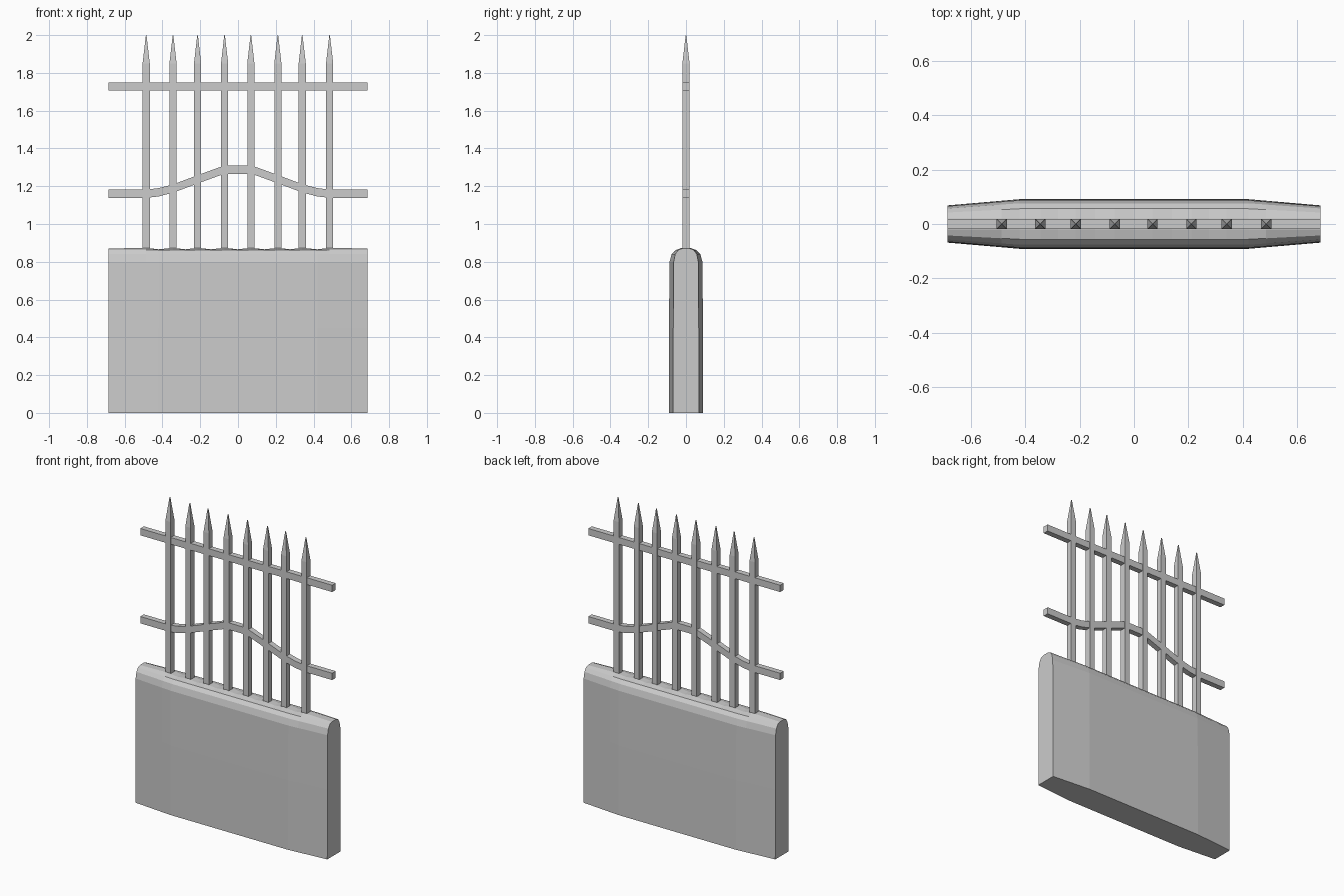
import bpy, bmesh

if "Cube" in bpy.data.objects:
    bpy.data.objects.remove(bpy.data.objects["Cube"])

HALF = 0.685
BARS = [-0.486, -0.344, -0.214, -0.071, 0.068, 0.211, 0.34, 0.485]


def loft(name, rings):
    """Skin a list of equal-length closed rings and cap both ends."""
    bm = bmesh.new()
    loops = [[bm.verts.new(p) for p in ring] for ring in rings]
    n = len(loops[0])
    for a, b in zip(loops, loops[1:]):
        for i in range(n):
            j = (i + 1) % n
            bm.faces.new((a[i], a[j], b[j], b[i]))
    bm.faces.new(loops[0])
    bm.faces.new(loops[-1])
    bmesh.ops.recalc_face_normals(bm, faces=bm.faces)
    mesh = bpy.data.meshes.new(name)
    bm.to_mesh(mesh)
    bm.free()
    obj = bpy.data.objects.new(name, mesh)
    bpy.context.collection.objects.link(obj)
    return obj


# Stone wall: rounded top, tapered ends, shallow dips between the bars
def wall_ring(x, dip):
    s = 1 - 0.25 * max(0, abs(x) - 0.42) / (HALF - 0.42)
    half = [(0.091 * s, 0), (0.09 * s, 0.45), (0.087 * s, 0.8),
            (0.076 * s, 0.84), (0.056 * s, 0.862), (0.021, 0.874 - dip)]
    return ([(x, y, z) for y, z in half] +
            [(x, -y, z) for y, z in reversed(half)])


mids = [(a + b) / 2 for a, b in zip(BARS, BARS[1:])]
mids[0], mids[-1] = -0.42, 0.42
stations = sorted([(x, 0) for x in BARS] + [(x, 0.008) for x in mids] +
                  [(-HALF, 0.004), (HALF, 0.004)])
loft("stone_wall", [wall_ring(x, d) for x, d in stations])


# Upright bars with pointed tips
def square(x, z, r):
    return [(x - r, -r, z), (x + r, -r, z), (x + r, r, z), (x - r, r, z)]


for i, x in enumerate(BARS):
    loft(f"upright_bar_{i + 1}",
         [square(x, 0.85, 0.019), square(x, 1.85, 0.019),
          square(x, 1.997, 0.002), square(x, 2.0, 0.0005)])


# Horizontal rails following a path in the front plane
def rail(name, path, ry=0.018, rz=0.022):
    loft(name, [[(x, -ry, z - rz), (x, ry, z - rz),
                 (x, ry, z + rz), (x, -ry, z + rz)] for x, z in path])


rail("top_rail", [(-HALF, 1.728), (HALF, 1.728)])
half_path = [(HALF, 1.16), (0.487, 1.16), (0.42, 1.168), (0.343, 1.188),
             (0.212, 1.237), (0.072, 1.288)]
rail("arched_rail", [(-x, z) for x, z in half_path] + half_path[::-1])
